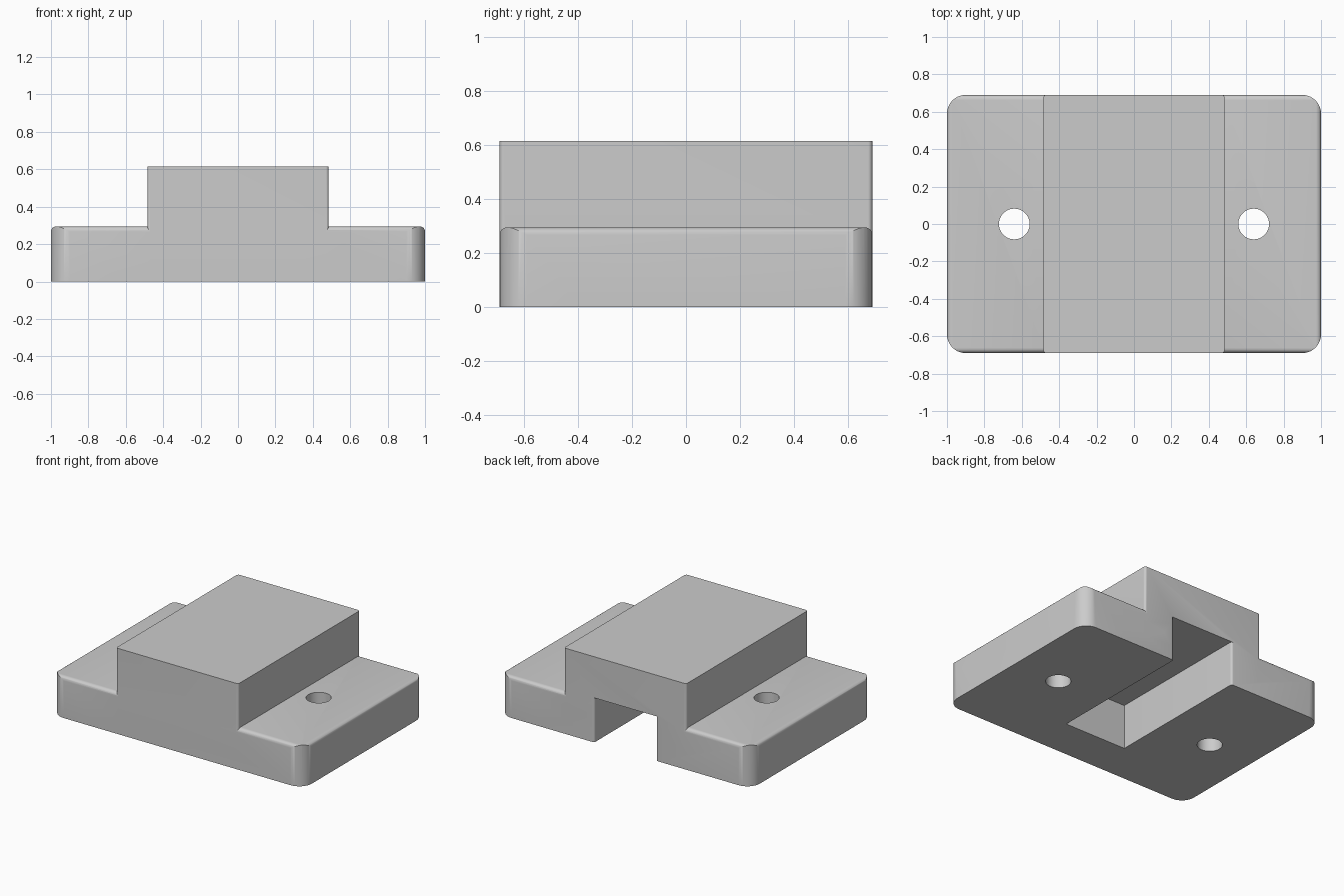
import bpy
import bmesh
from math import pi, cos, sin

cube = bpy.data.objects.get("Cube")
if cube:
    bpy.data.objects.remove(cube, do_unlink=True)

HALF_X, HALF_Y = 1.0, 0.69
BASE_TOP, BLOCK_TOP = 0.295, 0.615
BLOCK_X, SLOT_X = 0.485, 0.245
SLOT_TOP, SLOT_END = 0.32, -0.39
EDGE_R, CORNER_R, SMALL_R = 0.028, 0.1, 0.016
HOLE_X, HOLE_R = 0.64, 0.082

grey = bpy.data.materials.new("plain grey")
grey.use_nodes = True
colour = (0.6, 0.6, 0.6, 1)
grey.diffuse_color = colour
grey.node_tree.nodes["Principled BSDF"].inputs["Base Color"].default_value = colour


def prism(name, outline, z0, z1):
    """Extrude an xy outline (counter-clockwise) from z0 to z1."""
    bm = bmesh.new()
    face = bm.faces.new([bm.verts.new((x, y, z0)) for x, y in outline])
    top = bmesh.ops.extrude_face_region(bm, geom=[face])["geom"]
    bmesh.ops.translate(bm, vec=(0, 0, z1 - z0),
                        verts=[v for v in top if isinstance(v, bmesh.types.BMVert)])
    bmesh.ops.recalc_face_normals(bm, faces=bm.faces)
    mesh = bpy.data.meshes.new(name)
    mesh.materials.append(grey)
    bm.to_mesh(mesh)
    bm.free()
    obj = bpy.data.objects.new(name, mesh)
    bpy.context.collection.objects.link(obj)
    return obj


def arc(cx, cy, r, start, end, steps=10):
    return [(cx + r * cos(start + (end - start) * i / steps),
             cy + r * sin(start + (end - start) * i / steps)) for i in range(steps + 1)]


def rounded_rect(hx, hy, r):
    signs = [(1, 1), (-1, 1), (-1, -1), (1, -1)]
    return [p for i, (sx, sy) in enumerate(signs)
            for p in arc(sx * (hx - r), sy * (hy - r), r, i * pi / 2, (i + 1) * pi / 2)]


def combine(target, tool, operation):
    """Apply a boolean and discard the tool."""
    tool.hide_render = True
    mod = target.modifiers.new(operation.lower(), "BOOLEAN")
    mod.object, mod.operation, mod.solver = tool, operation, "EXACT"
    bpy.context.view_layer.objects.active = target
    bpy.ops.object.modifier_apply(modifier=mod.name)
    bpy.data.objects.remove(tool, do_unlink=True)


# Base plate: filleted top edges, then trimmed by a column with round corners
rect = [(-HALF_X, -HALF_Y), (HALF_X, -HALF_Y), (HALF_X, HALF_Y), (-HALF_X, HALF_Y)]
body = prism("slotted_mount_body", rect, 0, BASE_TOP)
bm = bmesh.new()
bm.from_mesh(body.data)
top_edges = [e for e in bm.edges if all(v.co.z > BASE_TOP - 0.01 for v in e.verts)]
bmesh.ops.bevel(bm, geom=top_edges, offset=EDGE_R, segments=6, profile=0.5, affect="EDGES")
bm.to_mesh(body.data)
bm.free()
combine(body, prism("corner_trim", rounded_rect(HALF_X, HALF_Y, CORNER_R), -0.1, 1), "INTERSECT")

# Raised block across the middle
combine(body, prism("raised_block", rounded_rect(BLOCK_X, HALF_Y, SMALL_R), 0.1, BLOCK_TOP), "UNION")

# Slot open at the back and bottom, with softened mouth edges
mouth = SLOT_X + SMALL_R
slot = [(-SLOT_X, SLOT_END), (SLOT_X, SLOT_END)]
slot += arc(mouth, HALF_Y - SMALL_R, SMALL_R, pi, pi / 2, 6)
slot += [(mouth, 1), (-mouth, 1)]
slot += arc(-mouth, HALF_Y - SMALL_R, SMALL_R, pi / 2, 0, 6)
combine(body, prism("slot_cutter", slot, -0.1, SLOT_TOP), "DIFFERENCE")

# Screw holes through both flanges
for side in (-1, 1):
    circle = arc(side * HOLE_X, 0, HOLE_R, 0, 2 * pi, 48)[:-1]
    combine(body, prism("hole_cutter", circle, -0.1, 1), "DIFFERENCE")

# Smooth fillets and keep the hard edges
bpy.ops.object.select_all(action="DESELECT")
body.select_set(True)
bpy.context.view_layer.objects.active = body
bpy.ops.object.shade_smooth_by_angle(angle=pi / 6)
